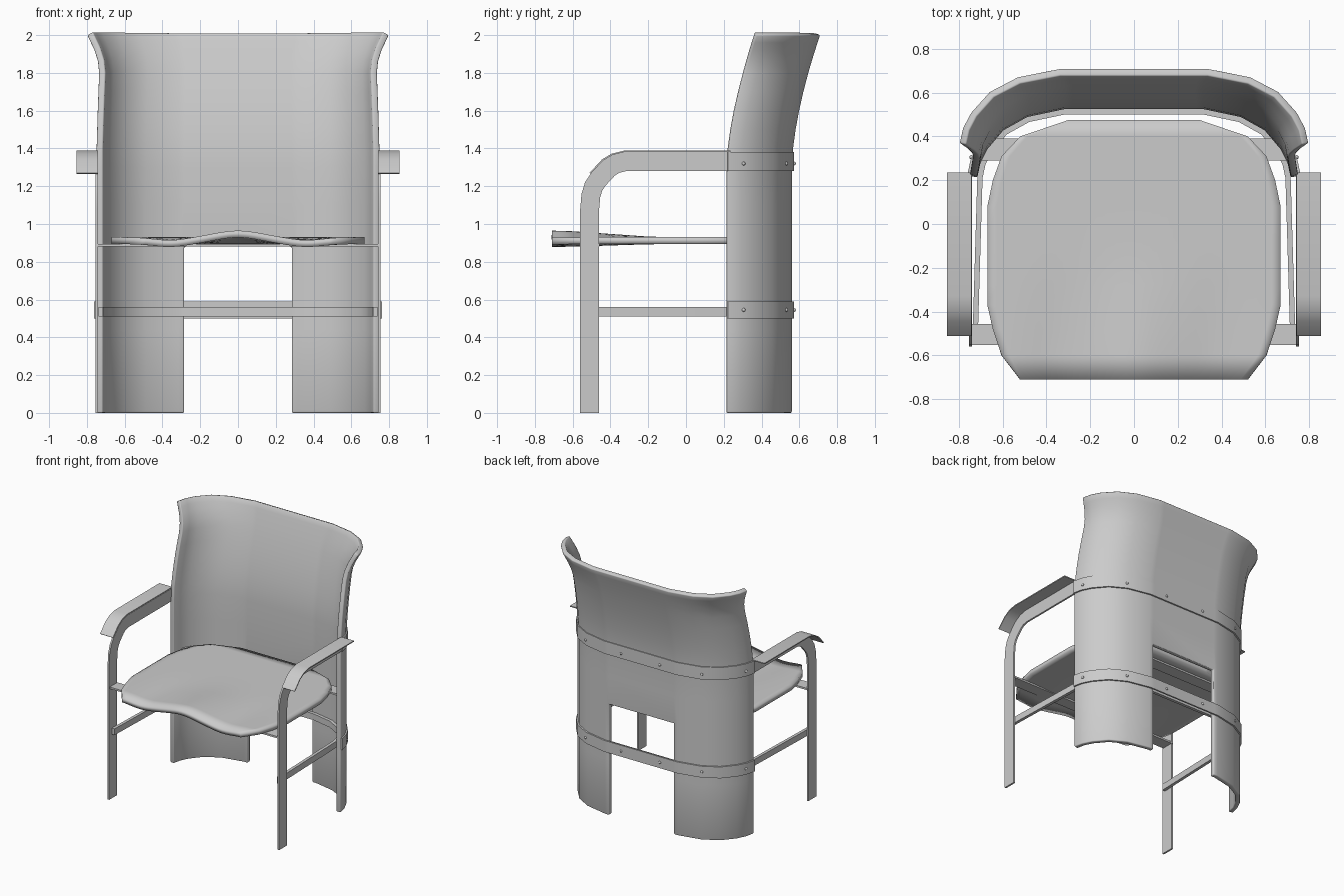
import bpy, bmesh, math
from mathutils import Vector

cube = bpy.data.objects.get("Cube")
if cube:
    bpy.data.objects.remove(cube)

grey = bpy.data.materials.new("plain grey")
grey.use_nodes = True
COLOUR = (0.6, 0.6, 0.6, 1)
grey.diffuse_color = COLOUR
grey.node_tree.nodes["Principled BSDF"].inputs["Base Color"].default_value = COLOUR


def finish(name, bm, smooth=None):
    mesh = bpy.data.meshes.new(name)
    bm.to_mesh(mesh)
    bm.free()
    ob = bpy.data.objects.new(name, mesh)
    bpy.context.collection.objects.link(ob)
    mesh.materials.append(grey)
    if smooth:
        bpy.ops.object.select_all(action='DESELECT')
        ob.select_set(True)
        bpy.context.view_layer.objects.active = ob
        bpy.ops.object.shade_smooth_by_angle(angle=math.radians(smooth))
    return ob


def prism(name, pts, lo, hi, axis="z", smooth=None):
    """Extrude a closed 2D outline along z (outline xy) or x (outline yz)."""
    def place(p, d):
        return (p[0], p[1], d) if axis == "z" else (d, p[0], p[1])
    bm = bmesh.new()
    face = bm.faces.new([bm.verts.new(place(p, lo)) for p in pts])
    top = bmesh.ops.extrude_face_region(bm, geom=[face])["geom"]
    shift = Vector(place((0, 0), hi - lo))
    bmesh.ops.translate(bm, vec=shift, verts=[v for v in top if isinstance(v, bmesh.types.BMVert)])
    bmesh.ops.recalc_face_normals(bm, faces=bm.faces)
    return finish(name, bm, smooth)


def offset(path, d):
    """Shift an open path sideways, to the left of its direction."""
    path = [Vector(p) for p in path]
    out = []
    for i, p in enumerate(path):
        a = (p - path[max(i - 1, 0)]).normalized()
        b = (path[min(i + 1, len(path) - 1)] - p).normalized()
        n = Vector((-(a + b).y, (a + b).x)).normalized()
        c = max(n.dot(Vector((-b.y, b.x))) if b.length else 1, 0.5)
        out.append(p + n * d / c)
    return out


def ribbon(name, path, t, lo, hi, axis="z", smooth=35):
    return prism(name, list(path) + offset(path, t)[::-1], lo, hi, axis, smooth)


def lerp(table, v):
    for (a, fa), (b, fb) in zip(table, table[1:]):
        if v <= b:
            return fa + (fb - fa) * max(v - a, 0) / (b - a)
    return table[-1][1]


def mirrored(half):
    return half + [(-x, y) for x, y in reversed(half)]


# Curved back shell with a leg opening, tilted and flared at the top
PLAN = mirrored([(-.75, .22), (-.735, .29), (-.7, .36), (-.62, .455), (-.5, .522),
                 (-.32, .56), (-.285, .56)])
WIDTH = [(0, 1), (1.4, 1), (1.6, .992), (1.8, .982), (1.86, .99), (1.92, 1.015), (2, 1.065)]
LEVELS = [0, .44, .88, 1.1, 1.3, 1.4, 1.5, 1.6, 1.7, 1.8, 1.86, 1.92, 1.96, 2]
bm = bmesh.new()
rows = []
for z in LEVELS:
    lean = .15 * (max(z - 1.3, 0) / .7) ** 1.6
    rows.append([bm.verts.new((x * lerp(WIDTH, z), y + lean, z)) for x, y in PLAN])
middle = len(PLAN) // 2 - 1
for j in range(len(rows) - 1):
    for i in range(len(PLAN) - 1):
        if i == middle and LEVELS[j] < .88:
            continue
        bm.faces.new((rows[j][i], rows[j + 1][i], rows[j + 1][i + 1], rows[j][i + 1]))
bmesh.ops.delete(bm, geom=[v for v in bm.verts if not v.link_faces], context='VERTS')
shell = finish("back_shell", bm, 40)
solid = shell.modifiers.new("thickness", 'SOLIDIFY')
solid.thickness, solid.offset = .035, -1
solid.use_even_offset = True
bevel = shell.modifiers.new("soft_edges", 'BEVEL')
bevel.width, bevel.segments, bevel.limit_method = .007, 2, 'ANGLE'
bevel.angle_limit = math.radians(50)

# Straps around the outside of the shell
ribbon("upper_strap", PLAN, .012, 1.28, 1.38)
ribbon("lower_strap", PLAN, .012, .5, .59)

# Rivets on both straps
bm = bmesh.new()
for z in (.545, 1.32):
    for x, y in mirrored([(-.742, .305), (-.51, .53), (-.17, .572)]):
        geom = bmesh.ops.create_icosphere(bm, subdivisions=2, radius=.01)
        bmesh.ops.translate(bm, vec=(x, y, z), verts=geom["verts"])
finish("rivets", bm, 60)

# Stretcher running along both sides and round the inside of the shell
inner = offset(PLAN, -.035)
ribbon("stretcher", [(-.738, -.53)] + inner + [(.738, -.53)], -.024, .51, .56)

# Leg and arm bent from one flat bar, with a wide rest on top, on each side
BEND = [(-.56, 1.08), (-.553, 1.16), (-.535, 1.22), (-.505, 1.265), (-.44, 1.335),
        (-.39, 1.365), (-.33, 1.38)]
BAR = [(-.56, 0)] + BEND + [(.24, 1.38)]
REST = BEND[3:] + [(.235, 1.38)]
for side, s in (("left", 1), ("right", -1)):
    ribbon(side + "_leg_and_arm", BAR, -.1, s * .74, s * .754, "x")
    ribbon(side + "_arm_rest", REST, .008, s * .742, s * .855, "x")

# Flat cross plates under the seat
prism("front_cross_plate", [(-.75, -.553), (.75, -.553), (.75, -.457), (-.75, -.457)], .88, .894)
prism("rear_cross_plate", [(-.715, .29), (.715, .29), (.645, .39), (-.645, .39)], .88, .894)

# Seat with a wavy front edge
HALF = [(-.71, .52), (-.6, .605), (-.48, .645), (-.37, .67), (.08, .67), (.2, .645),
        (.31, .605), (.4, .52), (.475, .3)]
DEPTHS = [y for y, _ in HALF[:4]] + [-.28, -.2, -.06] + [y for y, _ in HALF[4:]]
STEPS = 32
bm = bmesh.new()
rows = []
for y in DEPTHS:
    row = []
    for i in range(STEPS + 1):
        x = lerp(HALF, y) * (2 * i / STEPS - 1)
        wave = .035 * math.exp(-(x / .17) ** 2) - .016 * math.exp(-((abs(x) - .36) / .12) ** 2)
        fade = min(max((-.15 - y) / .5, 0), 1)
        row.append(bm.verts.new((x, y, .93 + wave * fade)))
    rows.append(row)
for a, b in zip(rows, rows[1:]):
    for i in range(STEPS):
        bm.faces.new((a[i], a[i + 1], b[i + 1], b[i]))
seat = finish("seat", bm, 30)
solid = seat.modifiers.new("thickness", 'SOLIDIFY')
solid.thickness, solid.offset = .036, -1
